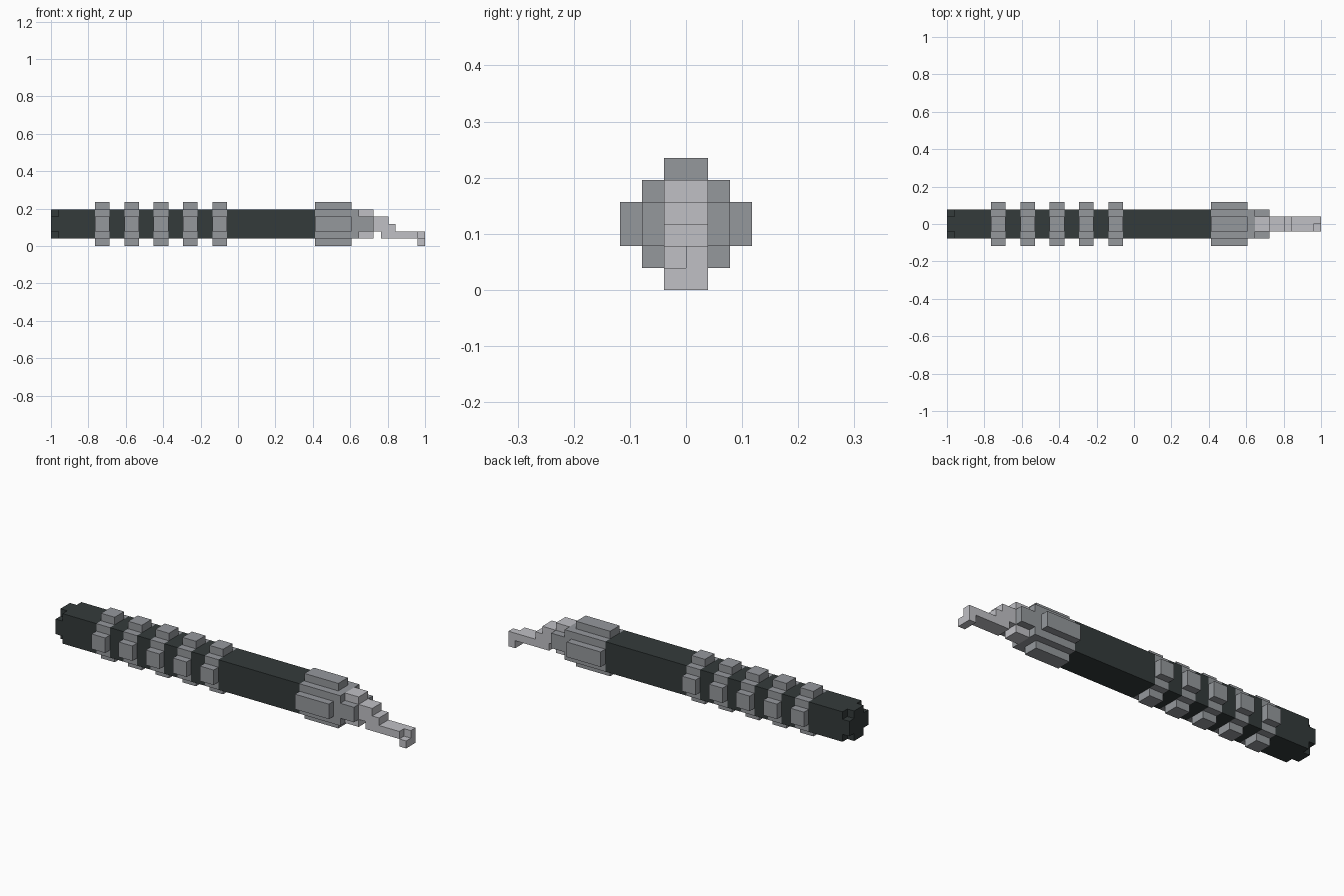
import bpy
import bmesh
from mathutils import Vector

cube = bpy.data.objects.get("Cube")
if cube:
    bpy.data.objects.remove(cube, do_unlink=True)

U = 2 / 51          # one block of the grid
MID = 3             # height of the long axis, in blocks


def material(name, rgb):
    m = bpy.data.materials.new(name)
    m.use_nodes = True
    m.diffuse_color = (*rgb, 1)
    bsdf = m.node_tree.nodes["Principled BSDF"]
    bsdf.inputs["Base Color"].default_value = (*rgb, 1)
    bsdf.inputs["Roughness"].default_value = 0.7
    return m


dark = material("dark grip", (0.034, 0.043, 0.043))
steel = material("grey metal", (0.30, 0.315, 0.335))
pale = material("pale metal", (0.53, 0.53, 0.56))


def blocks(name, mat, boxes):
    """One object from boxes given as (x0, x1), (y0, y1), (z0, z1) in blocks."""
    bm = bmesh.new()
    for box in boxes:
        lo, hi = Vector([r[0] for r in box]), Vector([r[1] for r in box])
        size, centre = hi - lo, (lo + hi) / 2
        for v in bmesh.ops.create_cube(bm, size=1)["verts"]:
            v.co = Vector([c * s for c, s in zip(v.co, size)]) + centre
            v.co = (v.co - Vector((25.5, 0, 0))) * U
    mesh = bpy.data.meshes.new(name)
    bm.to_mesh(mesh)
    bm.free()
    mesh.materials.append(mat)
    obj = bpy.data.objects.new(name, mesh)
    bpy.context.collection.objects.link(obj)
    return obj


def bar(x0, x1, half_y, half_z):
    """Box centred on the long axis."""
    return (x0, x1), (-half_y, half_y), (MID - half_z, MID + half_z)


def cross(x0, x1, reach):
    """Plus-shaped section: a tall bar and two side arms."""
    return [bar(x0, x1, 1, reach)] + [
        ((x0, x1), side, (MID - 1, MID + 1))
        for side in ((-reach, -1), (1, reach))]


# Grip segments between the rings, with a notched butt end
ring_starts = range(6, 23, 4)
grip_starts = [1] + [x + 2 for x in ring_starts]
grip_ends = list(ring_starts) + [36]
blocks("grip", dark, cross(0, 1, 2)
       + [bar(a, b, 2, 2) for a, b in zip(grip_starts, grip_ends)])


def studded(x0, x1):
    """Square band with a raised pad on each of its four sides."""
    parts = [bar(x0, x1, 2, 2)]
    for a, b in ((-3, -2), (2, 3)):
        parts.append(((x0, x1), (a, b), (MID - 1, MID + 1)))
        parts.append(((x0, x1), (-1, 1), (MID + a, MID + b)))
    return parts


# Raised rings round the grip
for i, x in enumerate(ring_starts):
    blocks(f"ring_{i + 1}", steel, studded(x, x + 2))

# Collar with its short shoulder and side cheeks
blocks("collar", steel, studded(36, 41) + [bar(41, 42, 2, 2)]
       + cross(42, 44, 2)[1:])

# Stepped neck leading down to the tip
blocks("neck", pale, [
    bar(42, 44, 1, 2),
    ((44, 46), (-1, 1), (2, 4)),
    ((46, 47), (-1, 1), (2, 3)),
])

# Thin shank and hooked end, with one corner cut away
blocks("shank", pale, [((45, 50), (-1, 1), (1, 2))])
blocks("hook", pale, [
    ((50, 51), (0, 1), (1, 2)),
    ((50, 51), (-1, 1), (0, 1)),
])
